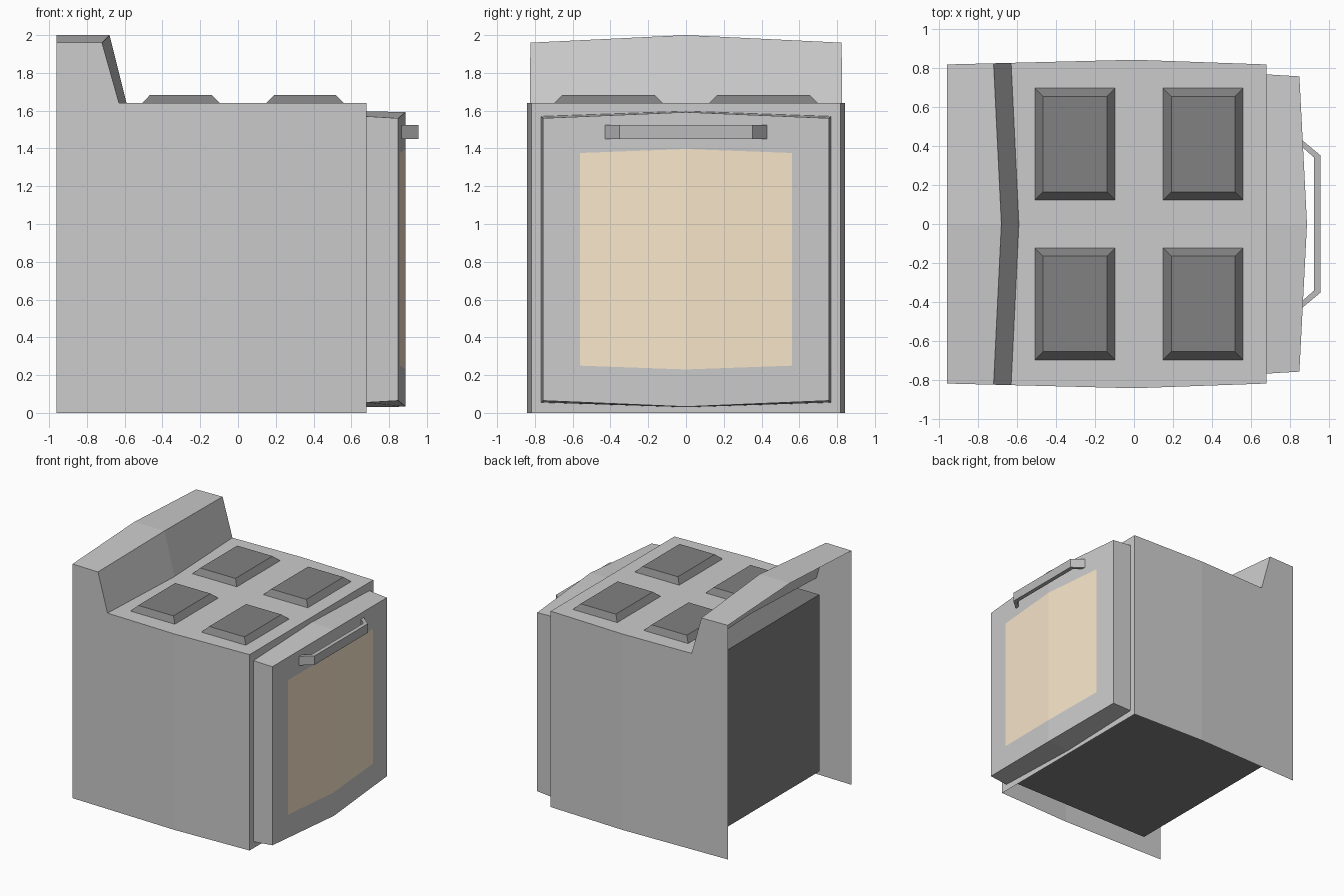
import bpy, bmesh
from mathutils import Vector

if "Cube" in bpy.data.objects:
    bpy.data.objects.remove(bpy.data.objects["Cube"])


def material(name, rgb):
    m = bpy.data.materials.new(name)
    m.diffuse_color = (*rgb, 1)
    m.use_nodes = True
    m.node_tree.nodes["Principled BSDF"].inputs["Base Color"].default_value = m.diffuse_color
    return m


DARK = material("dark_grey", (0.22, 0.22, 0.22))
MID = material("mid_grey", (0.5, 0.5, 0.5))
TAN = material("tan_glass", (0.95, 0.8, 0.6))


def build(name, polys, mat=None, mirror_y=False):
    """Make a flat-shaded object from corner loops, optionally mirrored in y."""
    bm = bmesh.new()
    sets = [polys]
    if mirror_y:
        sets.append([[(x, -y, z) for x, y, z in p] for p in polys])
    for group in sets:
        for p in group:
            bm.faces.new([bm.verts.new(c) for c in p])
    bmesh.ops.remove_doubles(bm, verts=bm.verts, dist=0.0005)
    bmesh.ops.recalc_face_normals(bm, faces=bm.faces)
    # the part's forward-most (+x) face must look outward
    f = max(bm.faces, key=lambda f: f.calc_center_median().x)
    if f.normal.x < 0:
        bmesh.ops.reverse_faces(bm, faces=bm.faces)
    me = bpy.data.meshes.new(name)
    bm.to_mesh(me)
    bm.free()
    ob = bpy.data.objects.new(name, me)
    bpy.context.collection.objects.link(ob)
    if mat:
        me.materials.append(mat)
    return ob


def frustum(name, lo, hi, inset=0.0, mat=None):
    """Box whose top is inset."""
    def ring(i, z):
        return [(lo[0] + i, lo[1] + i, z), (hi[0] - i, lo[1] + i, z),
                (hi[0] - i, hi[1] - i, z), (lo[0] + i, hi[1] - i, z)]
    a, b = ring(0, lo[2]), ring(inset, hi[2])
    sides = [[a[k], a[(k + 1) % 4], b[(k + 1) % 4], b[k]] for k in range(4)]
    return build(name, [a, b] + sides, mat)


# Body shell: bowed side panels, hob top, sloping splash and front; open back and base
BX, FX, TOP = -0.96, 0.68, 1.64


def side(x, z):
    end = BX if x < 0 else FX
    return (x, 0.842 - 0.024 * x / end, z)


back0, back1 = side(BX, 0), side(BX, 1.96)
splash0, splash1 = side(-0.63, TOP), side(-0.72, 1.96)
mid0, mid1 = side(0, 0), side(0, TOP)
front0, front1 = side(FX, 0), side(FX, TOP)
c_front0, c_front1 = (FX, 0, 0), (FX, 0, TOP)
c_s0, c_s1, c_back = (-0.59, 0, TOP), (-0.68, 0, 2.0), (BX, 0, 2.0)
build("stove_body", [
    [back0, mid0, mid1, splash0, splash1, back1],
    [mid0, front0, front1, mid1],
    [c_front0, front0, front1, c_front1],
    [c_front1, front1, mid1, splash0, c_s0],
    [c_s0, splash0, splash1, c_s1],
    [c_s1, splash1, back1, c_back],
], mirror_y=True)

# Oven box recessed inside the shell
frustum("oven_box", (-0.72, -0.735, 0.08), (0.66, 0.735, 1.56), mat=DARK)

# Four burners
for i, x in enumerate((-0.508, 0.149)):
    for j, y in enumerate((-0.697, 0.123)):
        frustum(f"burner_{2 * i + j + 1}", (x, y, TOP),
                (x + 0.411, y + 0.574, 1.683), 0.042, DARK)

# Door: bowed front with a window opening, bowed top and bottom
W, WIN = 0.757, 0.562


def front(y, z):
    return (0.887 - 0.039 * y / W, y, z)


A = [front(0, 0.033), front(W, 0.065), front(W, 1.56), front(0, 1.592)]
B = [front(0, 0.23), front(WIN, 0.25), front(WIN, 1.376), front(0, 1.397)]
R = [(FX, 0, 0.03), (FX, 0.767, 0.055), (FX, 0.767, 1.57), (FX, 0, 1.597)]
frame = [[A[k], A[k + 1], B[k + 1], B[k]] for k in range(3)]
rim = [[A[k], A[k + 1], R[k + 1], R[k]] for k in range(3)]
build("oven_door", frame + rim, mirror_y=True)
build("door_window", [B], TAN, mirror_y=True)

# Door handle: bent strip standing off the door
outer = [(0.862, 0.43), (0.956, 0.352), (0.956, 0)]
inner = [(0.862, 0.395), (0.922, 0.342), (0.922, 0)]
Z0, Z1 = 1.45, 1.525


def wall(p, q):
    return [(*p, Z0), (*q, Z0), (*q, Z1), (*p, Z1)]


polys = [wall(outer[0], inner[0])]
for k in range(2):
    polys += [wall(outer[k], outer[k + 1]), wall(inner[k], inner[k + 1])]
    for z in (Z0, Z1):
        polys.append([(*p, z) for p in (outer[k], outer[k + 1], inner[k + 1], inner[k])])
build("door_handle", polys, MID, mirror_y=True)
